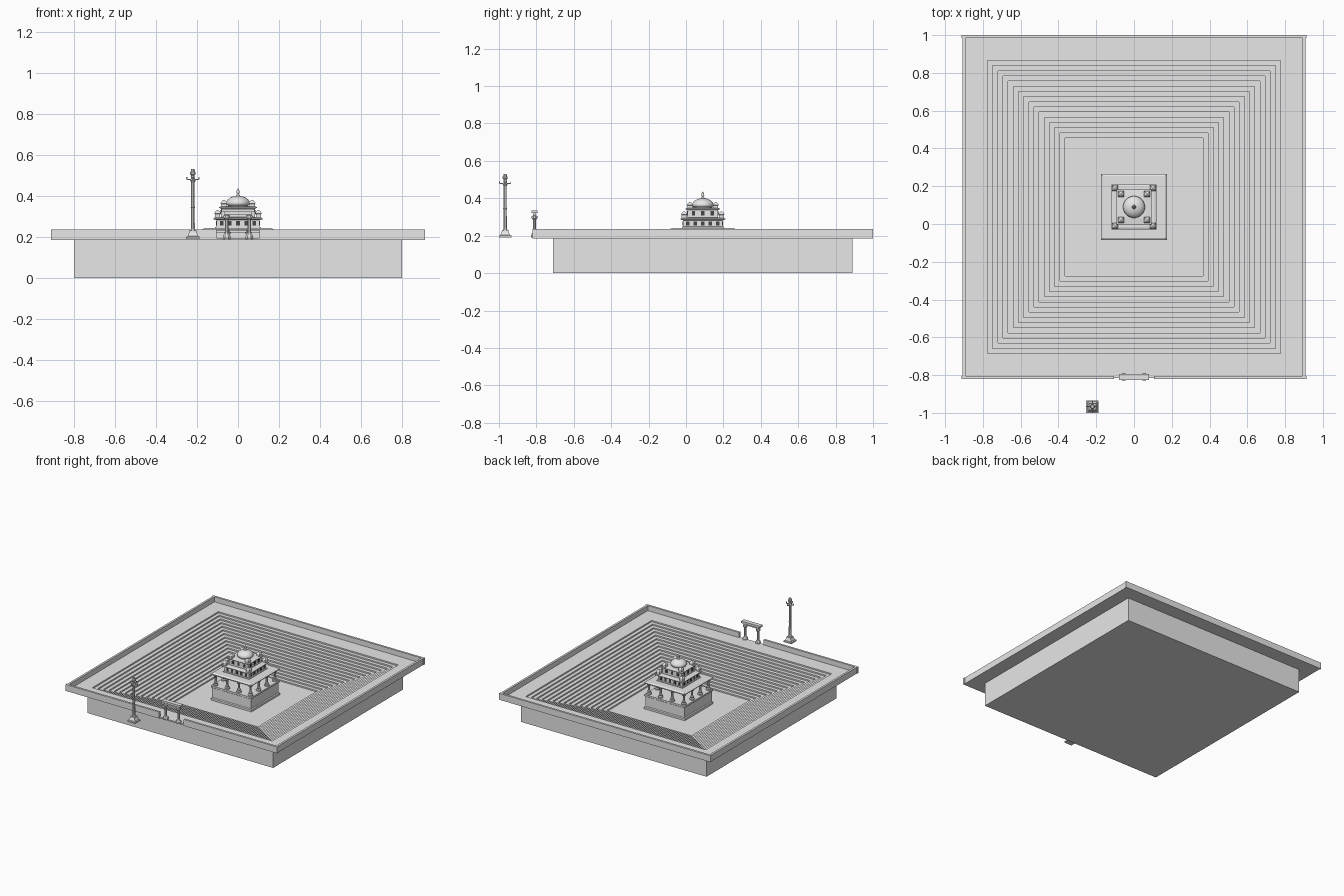
import bpy, bmesh, math
from mathutils import Vector

if "Cube" in bpy.data.objects:
    bpy.data.objects.remove(bpy.data.objects["Cube"], do_unlink=True)

CY = 0.09            # tank centre along y
RIM = 0.235          # top of the boundary wall
LEDGE = 0.195        # paving around the tank
FLOOR = 0.03         # tank floor


def material(name, rgb):
    m = bpy.data.materials.new(name)
    m.use_nodes = True
    m.diffuse_color = (*rgb, 1)
    m.node_tree.nodes["Principled BSDF"].inputs["Base Color"].default_value = (*rgb, 1)
    return m


STONE = material("pale stone", (0.8, 0.8, 0.8))
DARK = material("dark opening", (0.06, 0.06, 0.06))


def finish(bm, name, mat, smooth=False):
    bmesh.ops.recalc_face_normals(bm, faces=bm.faces)
    mesh = bpy.data.meshes.new(name)
    bm.to_mesh(mesh)
    bm.free()
    mesh.materials.append(mat)
    ob = bpy.data.objects.new(name, mesh)
    bpy.context.collection.objects.link(ob)
    if smooth:
        bpy.ops.object.select_all(action='DESELECT')
        ob.select_set(True)
        bpy.context.view_layer.objects.active = ob
        bpy.ops.object.shade_smooth_by_angle(angle=math.radians(40))
    return ob


def add_loft(bm, rings, x, y, sides=4):
    """Stack rings of (half width, z); four sides gives square plans."""
    k = 1 / math.cos(math.pi / 4) if sides == 4 else 1
    loops = []
    for r, z in rings:
        angles = [(i + 0.5) * math.tau / sides for i in range(sides)]
        loops.append([bm.verts.new((x + r * k * math.cos(a), y + r * k * math.sin(a), z))
                      for a in angles])
    for a, b in zip(loops, loops[1:]):
        for i in range(sides):
            j = (i + 1) % sides
            bm.faces.new((a[i], a[j], b[j], b[i]))
    bm.faces.new(loops[0][::-1])
    bm.faces.new(loops[-1])


def loft(name, rings, spots, sides=4, smooth=False):
    bm = bmesh.new()
    for x, y in spots:
        add_loft(bm, rings, x, y, sides)
    return finish(bm, name, STONE, smooth)


def boxes(name, items, mat=STONE):
    """Boxes given as (centre, size) pairs in one object."""
    bm = bmesh.new()
    for c, s in items:
        verts = bmesh.ops.create_cube(bm, size=1)["verts"]
        for v in verts:
            v.co = Vector(c) + Vector(p * q for p, q in zip(v.co, s))
    return finish(bm, name, mat)


def corners(d):
    return [(sx * d, CY + sy * d) for sx in (-1, 1) for sy in (-1, 1)]


CENTRE = [(0, CY)]

# Tank: base block, overhanging paving, and steps down to the floor
profile = [(0.8, 0), (0.8, 0.185), (0.905, 0.185), (0.905, LEDGE)]
STEPS = 16
rise = (LEDGE - FLOOR) / STEPS
for i in range(STEPS):
    half = 0.776 - i * 0.0274
    profile += [(half, LEDGE - i * rise), (half, LEDGE - (i + 1) * rise)]
loft("stepped_tank", profile, CENTRE)

# Boundary wall with an entrance gap at the front
zc, h, t = (0.185 + RIM) / 2, RIM - 0.185, 0.016
GAP = 0.106
wall = [((0, CY + 0.902, zc), (1.824, t, h))]
for s in (-1, 1):
    wall.append(((s * 0.9, CY, zc), (t, 1.79, h)))
    wall.append(((s * (0.912 + GAP) / 2, CY - 0.902, zc), (0.912 - GAP, t, h)))
boxes("boundary_wall", wall)

# Gateway
GY = CY - 0.9
post = [(0.02, 0.19), (0.02, 0.205), (0.013, 0.215), (0.009, 0.222), (0.009, 0.285),
        (0.016, 0.292), (0.016, 0.305), (0.01, 0.308), (0.01, 0.32)]
loft("gate_posts", post, [(s * 0.055, GY) for s in (-1, 1)], 8)
boxes("gate_lintel", [((0, GY, 0.328), (0.16, 0.034, 0.016)),
                      ((0, GY, 0.314), (0.13, 0.018, 0.012))])

# Lamp column outside the gate
PX, PY = -0.22, CY - 1.057
loft("lamp_column_base", [(0.033, 0.19), (0.033, 0.2), (0.026, 0.203), (0.018, 0.222),
                          (0.018, 0.23)], [(PX, PY)])
loft("lamp_column_shaft", [(0.014, 0.23), (0.01, 0.24), (0.009, 0.34), (0.012, 0.345),
                           (0.009, 0.35), (0.009, 0.465), (0.015, 0.475), (0.01, 0.485),
                           (0.009, 0.5), (0.015, 0.506), (0.015, 0.515), (0.011, 0.518),
                           (0.009, 0.53)], [(PX, PY)], 8)
arms = [((PX, PY, 0.48), (0.06, 0.005, 0.005)), ((PX, PY, 0.48), (0.005, 0.06, 0.005))]
for s in (-1, 1):
    arms.append(((PX + s * 0.03, PY, 0.485), (0.005, 0.005, 0.012)))
    arms.append(((PX, PY + s * 0.03, 0.485), (0.005, 0.005, 0.012)))
boxes("lamp_column_arms", arms)

# Island plinth
loft("plinth", [(0.175, FLOOR), (0.175, 0.045), (0.168, 0.05), (0.168, 0.125),
                (0.175, 0.13), (0.175, 0.143)], CENTRE)

# Pavilion columns around the edge
grid = [-0.15, -0.05, 0.05, 0.15]
spots = [(x, CY + y) for x in grid for y in grid if max(abs(x), abs(y)) > 0.1]
loft("pavilion_columns", [(0.018, 0.143), (0.018, 0.152), (0.011, 0.157), (0.014, 0.166),
                          (0.008, 0.175), (0.008, 0.207), (0.012, 0.212), (0.018, 0.222),
                          (0.018, 0.232)], spots, 8)

# Canopy and the two storeys above it
loft("canopy", [(0.165, 0.222), (0.165, 0.23), (0.176, 0.23), (0.176, 0.235),
                (0.165, 0.242)], CENTRE)
loft("lower_storey", [(0.112, 0.24), (0.112, 0.247), (0.105, 0.249), (0.105, 0.282),
                      (0.12, 0.286), (0.12, 0.291), (0.108, 0.296)], CENTRE)
loft("upper_storey", [(0.082, 0.295), (0.082, 0.337), (0.092, 0.341), (0.092, 0.346),
                      (0.06, 0.35)], CENTRE)

# Corner turrets on each storey
for name, d, z in (("lower_turrets", 0.1, 0.293), ("upper_turrets", 0.069, 0.343)):
    loft(name, [(0.013, z), (0.013, z + 0.018), (0.016, z + 0.02), (0.015, z + 0.025),
                (0.008, z + 0.033), (0.002, z + 0.037)], corners(d))

# Window openings on all four sides
panes = []
for half, z, xs in ((0.105, 0.265, (-0.08, -0.04, 0, 0.04, 0.08)),
                    (0.082, 0.32, (-0.05, 0, 0.05))):
    for x in xs:
        for s in (-1, 1):
            panes.append(((x, CY + s * half, z), (0.018, 0.005, 0.022)))
            panes.append(((s * half, CY + x, z), (0.005, 0.018, 0.022)))
boxes("windows", panes, DARK)

# Dome and finial
loft("dome", [(0.05, 0.345), (0.05, 0.353), (0.056, 0.358), (0.058, 0.364), (0.056, 0.373),
              (0.049, 0.383), (0.038, 0.391), (0.024, 0.397), (0.01, 0.4)],
     CENTRE, 32, True)
loft("finial", [(0.012, 0.398), (0.009, 0.404), (0.005, 0.408), (0.008, 0.416),
                (0.007, 0.425), (0.002, 0.435)], CENTRE, 12, True)
